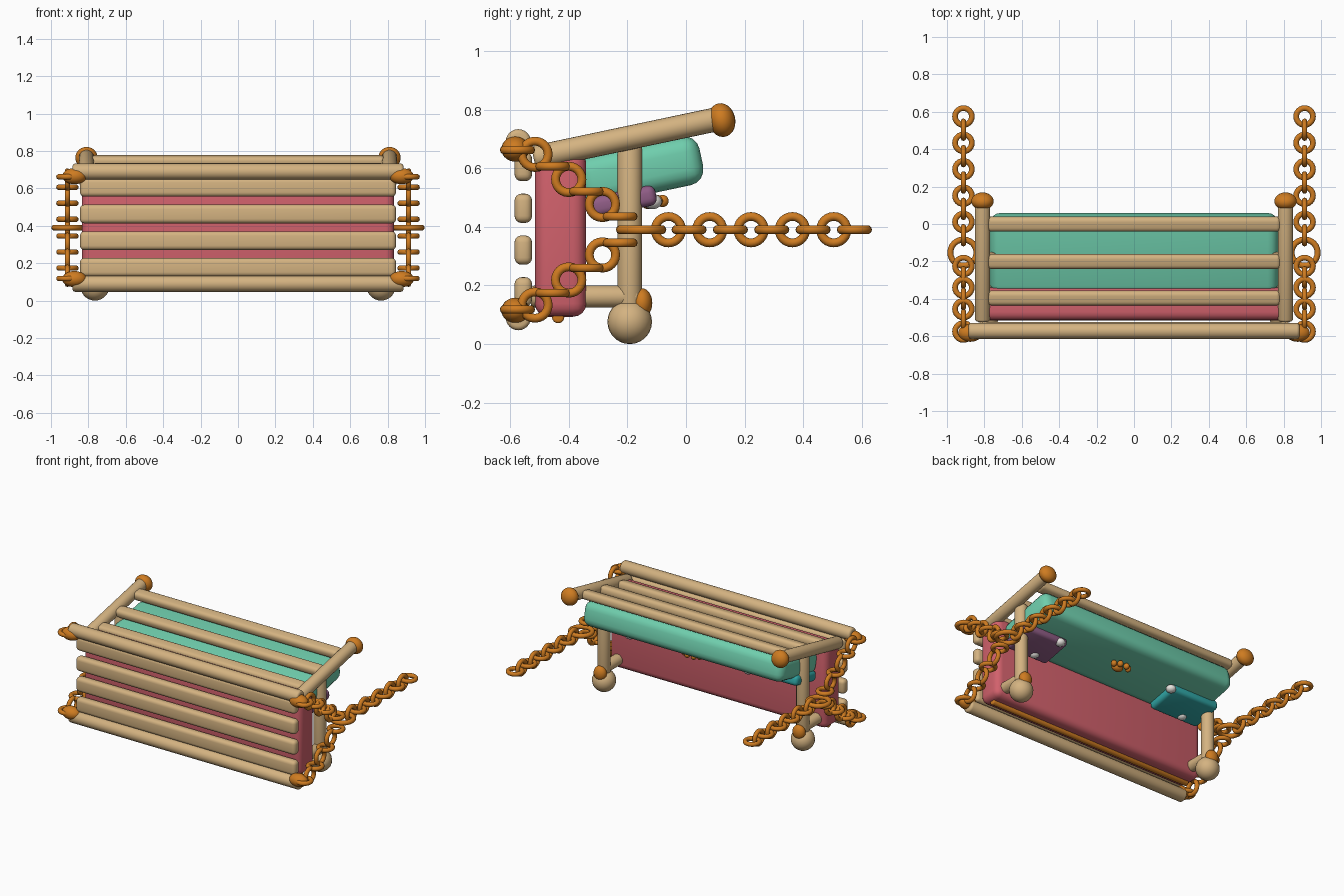
import bpy
from math import atan2, pi, radians
from mathutils import Vector

cube = bpy.data.objects.get("Cube")
if cube:
    bpy.data.objects.remove(cube, do_unlink=True)


def material(name, rgb):
    m = bpy.data.materials.new(name)
    m.use_nodes = True
    m.diffuse_color = (*rgb, 1)
    m.node_tree.nodes["Principled BSDF"].inputs["Base Color"].default_value = (*rgb, 1)
    return m


WOOD = material("light wood", (0.66, 0.45, 0.22))
ORANGE = material("orange metal", (0.62, 0.2, 0.015))
RED = material("red fabric", (0.64, 0.12, 0.15))
GREEN = material("mint fabric", (0.16, 0.62, 0.42))
TEAL = material("teal fabric", (0.03, 0.38, 0.38))
PURPLE = material("purple fabric", (0.28, 0.11, 0.24))
WHITE = material("white button", (0.8, 0.78, 0.74))


def finish(name, mat):
    ob = bpy.context.object
    ob.name = name
    ob.data.materials.append(mat)
    bpy.ops.object.shade_smooth_by_angle(angle=radians(40))
    return ob


def rounded_box(name, mat, centre, size, bevel, rot=(0, 0, 0), segments=4):
    bpy.ops.mesh.primitive_cube_add(size=1, location=centre, rotation=rot)
    ob = bpy.context.object
    ob.scale = size
    bpy.ops.object.transform_apply(location=False, rotation=False, scale=True)
    mod = ob.modifiers.new("round", "BEVEL")
    mod.width = bevel
    mod.segments = segments
    bpy.ops.object.modifier_apply(modifier="round")
    return finish(name, mat)


def rod(name, mat, a, b, radius, bevel=0.015):
    a, b = Vector(a), Vector(b)
    d = b - a
    bpy.ops.mesh.primitive_cylinder_add(vertices=24, radius=radius, depth=d.length,
                                        location=(a + b) / 2,
                                        rotation=d.to_track_quat('Z', 'Y').to_euler())
    mod = bpy.context.object.modifiers.new("round", "BEVEL")
    mod.width = bevel
    mod.segments = 3
    mod.limit_method = 'ANGLE'
    bpy.ops.object.modifier_apply(modifier="round")
    return finish(name, mat)


def ball(name, mat, centre, radii, rot=(0, 0, 0)):
    bpy.ops.mesh.primitive_uv_sphere_add(segments=24, ring_count=14, radius=1,
                                         location=centre, rotation=rot)
    bpy.context.object.scale = radii
    return finish(name, mat)


def link(name, centre, upright, outer=0.06, thick=0.015):
    bpy.ops.mesh.primitive_torus_add(major_radius=outer - thick, minor_radius=thick,
                                     major_segments=24, minor_segments=10, location=centre,
                                     rotation=(0, pi / 2 if upright else 0, 0))
    return finish(name, ORANGE)


ARM_FRONT, ARM_BACK = (-0.52, 0.635), (0.12, 0.77)
SLOPE = (ARM_BACK[1] - ARM_FRONT[1]) / (ARM_BACK[0] - ARM_FRONT[0])
TILT = (atan2(SLOPE, 1), 0, 0)
MID = 0.39


def arm_z(y):
    return ARM_FRONT[1] + SLOPE * (y - ARM_FRONT[0])


# Front panel: four slats between two round rails
for i in range(4):
    rounded_box(f"front_slat_{i + 1}", WOOD, (0, -0.555, 0.178 + 0.1425 * i),
                (1.69, 0.06, 0.1), 0.024)
for s, tag in ((-1, "lower"), (1, "upper")):
    rod(f"{tag}_front_rail", WOOD, (-0.885, -0.572, MID + 0.3 * s),
        (0.885, -0.572, MID + 0.3 * s), 0.043)

# Cushions
rounded_box("red_cushion", RED, (0, -0.428, 0.378), (1.67, 0.175, 0.57), 0.045)
rounded_box("mint_cushion", GREEN, (0, -0.158, 0.592), (1.54, 0.43, 0.17), 0.055, TILT)
rod("cushion_rod", ORANGE, (-0.8, -0.436, 0.092), (0.8, -0.436, 0.092), 0.021, 0.008)

# Sloping slats across the arms
for i, y in enumerate((0.0, -0.2, -0.395)):
    rounded_box(f"arm_slat_{i + 1}", WOOD, (0, y, arm_z(y)), (1.57, 0.08, 0.06), 0.024, TILT)

# Small pads with buttons and a paw ornament beneath the mint cushion
for name, mat, x, width, buttons in (
        ("teal_pad", TEAL, -0.59, 0.38, (-0.4, -0.63)),
        ("purple_pad", PURPLE, 0.62, 0.33, (0.51, 0.58))):
    rounded_box(name, mat, (x, -0.215, 0.487), (width, 0.23, 0.07), 0.025, TILT)
    for bx, by in zip(buttons, (-0.115, -0.285)):
        ball(name + "_button", WHITE, (bx, by, 0.468 + SLOPE * (by + 0.2)),
             (0.033, 0.033, 0.026))
ball("paw_pad", ORANGE, (0.03, -0.128, 0.488), (0.042, 0.028, 0.028))
for i, (x, y) in enumerate(((-0.035, -0.1), (-0.005, -0.08), (0.045, -0.08), (0.08, -0.1))):
    ball(f"paw_toe_{i + 1}", ORANGE, (x, y, 0.488), (0.019, 0.021, 0.021))

# Side frames and chains, one set per side
for s, side in ((1, "left"), (-1, "right")):
    ax, px, cx = 0.81 * s, 0.765 * s, 0.912 * s
    rod(f"{side}_arm", WOOD, (ax, *ARM_FRONT), (ax, *ARM_BACK), 0.041)
    ball(f"{side}_arm_knob", ORANGE, (ax, 0.122, 0.764), (0.06, 0.046, 0.058), TILT)
    rod(f"{side}_post", WOOD, (px, -0.192, 0.06), (px, -0.192, 0.69), 0.042)
    ball(f"{side}_foot", WOOD, (px, -0.192, 0.076), (0.077, 0.076, 0.076))
    rod(f"{side}_lower_rail", WOOD, (px, -0.53, 0.162), (px, -0.16, 0.162), 0.038)
    ball(f"{side}_rail_cap", ORANGE, (px, -0.15, 0.14), (0.045, 0.035, 0.05))

    # Main chain
    link(f"{side}_joining_ring", (cx, -0.153, MID), False, 0.086, 0.016)
    for i in range(10):
        link(f"{side}_chain_link_{i + 1}", (cx, -0.06 + 0.0705 * i, MID), i % 2 == 0)

    # Branches to the rail ends
    for t, tag in ((-1, "lower"), (1, "upper")):
        for i in range(3):
            y, h = -0.225 - 0.115 * i, 0.045 + 0.0855 * i
            link(f"{side}_{tag}_flat_link_{i + 1}", (cx, y, MID + t * h), False)
            link(f"{side}_{tag}_upright_link_{i + 1}",
                 (cx, y - 0.06, MID + t * (h + 0.041)), True)
        link(f"{side}_{tag}_end_link", (cx, -0.575, MID + t * 0.272), False)
        ball(f"{side}_{tag}_rail_clasp", ORANGE, (0.875 * s, -0.582, MID + t * 0.275),
             (0.065, 0.048, 0.043))
